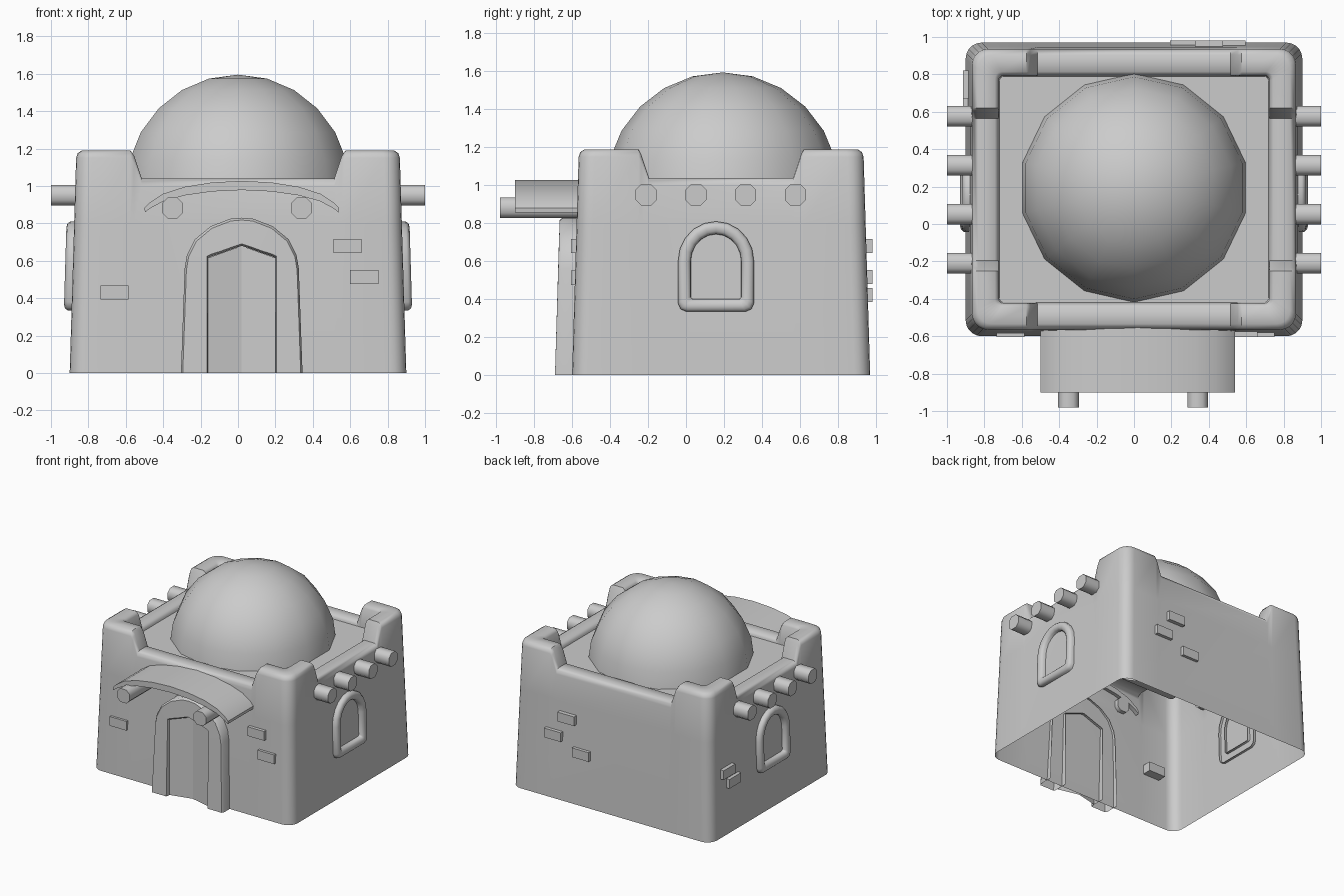
import bpy, bmesh, math
from mathutils import Vector

cube = bpy.data.objects.get("Cube")
if cube:
    bpy.data.objects.remove(cube, do_unlink=True)

GREY = (0.6, 0.6, 0.6, 1)
mat = bpy.data.materials.new("plaster grey")
mat.use_nodes = True
mat.diffuse_color = GREY
mat.node_tree.nodes["Principled BSDF"].inputs["Base Color"].default_value = GREY

CY = 0.185                      # centre of the house along y
def wall_x(z): return 0.9 - 0.03 * z
def wall_y(z): return 0.785 - 0.03 * z


def finish(name, bm, angle=40):
    bmesh.ops.remove_doubles(bm, verts=bm.verts, dist=1e-5)
    bmesh.ops.recalc_face_normals(bm, faces=bm.faces)
    me = bpy.data.meshes.new(name)
    bm.to_mesh(me)
    bm.free()
    me.materials.append(mat)
    ob = bpy.data.objects.new(name, me)
    bpy.context.collection.objects.link(ob)
    bpy.ops.object.select_all(action='DESELECT')
    ob.select_set(True)
    bpy.context.view_layer.objects.active = ob
    bpy.ops.object.shade_smooth_by_angle(angle=math.radians(angle))
    return ob


def loft(name, rings, closed=True, cap_start=False, cap_end=False, angle=40):
    """Skin a list of equally long point rings."""
    bm = bmesh.new()
    rows = [[bm.verts.new(p) for p in ring] for ring in rings]
    n = len(rows[0])
    for a, b in zip(rows, rows[1:]):
        for i in range(n if closed else n - 1):
            j = (i + 1) % n
            bm.faces.new((a[i], a[j], b[j], b[i]))
    if cap_start:
        bm.faces.new(rows[0])
    if cap_end:
        bm.faces.new(rows[-1])
    return finish(name, bm, angle)


# House shell: tapered walls, raised rounded corners, sunken roof, open underneath
SILL, CORNER, ROOF = 1.04, 1.19, 1.01

def house_ring(inset, height):
    """Rounded rectangle; height(h) gives z from the local wall top h."""
    pts = []
    def add(x, y, h):
        z = height(h)
        pts.append((x, y, z))
    z = height(CORNER)
    hx, hy = wall_x(z) - inset, wall_y(z) - inset
    r = max(0.085 - 0.4 * inset, 0.02)
    for k, (sx, sy) in enumerate(((1, 1), (-1, 1), (-1, -1), (1, -1))):
        for s in range(6):
            a = math.radians(90 * k + 18 * s)
            add(sx * (hx - r) + r * math.cos(a),
                CY + sy * (hy - r) + r * math.sin(a), CORNER)
        along_x = k % 2 == 0
        notch = (0.575, 0.555, 0.515) if along_x else (0.435, 0.42, 0.38)
        tops = (CORNER, CORNER - 0.03, SILL)
        for d, h in list(zip(notch, tops)) + [(-d, h) for d, h in zip(notch[::-1], tops[::-1])]:
            if along_x:
                add(sx * d, CY + sy * hy, h)
            else:
                add(sx * hx, CY + sy * d, h)
    return pts

loft("house_walls", [
    house_ring(0, lambda h: 0),
    house_ring(0, lambda h: 0.8),
    house_ring(0, lambda h: h - 0.04),
    house_ring(0.008, lambda h: h - 0.015),
    house_ring(0.03, lambda h: h),
    house_ring(0.12, lambda h: h),
    house_ring(0.14, lambda h: max(h - 0.02, ROOF)),
    house_ring(0.15, lambda h: ROOF)], cap_end=True, angle=50)

# Dome
R, SEG = 0.615, 14
rings = []
for i in range(7):
    a = math.radians(15 * i)
    rings.append([(R * math.cos(a) * math.sin(math.tau * s / SEG),
                   0.193 + R * math.cos(a) * math.cos(math.tau * s / SEG),
                   0.98 + R * math.sin(a)) for s in range(SEG)])
loft("dome", rings)

# Roof beams: squared logs with chamfered edges
def beam(name, start, end, r=0.055, c=0.028):
    start, end = Vector(start), Vector(end)
    side = (end - start).normalized().cross(Vector((0, 0, 1)))
    up = Vector((0, 0, 1))
    oct8 = ((r, r - c), (r - c, r), (c - r, r), (-r, r - c),
            (-r, c - r), (c - r, -r), (r - c, -r), (r, c - r))
    loft(name, [[p + side * u + up * v for u, v in oct8] for p in (start, end)],
         cap_start=True, cap_end=True, angle=50)

for sx, label in ((1, "left"), (-1, "right")):
    for i in range(4):
        y = -0.21 + 0.262 * i
        beam(f"{label}_beam_{i + 1}", (sx * 0.82, y, 0.95), (sx, y, 0.95))
for x, label in ((0.34, "left"), (-0.35, "right")):
    beam(f"awning_beam_{label}", (x, -0.54, 0.882), (x, -0.98, 0.882))

# Curved awning over the door
top, low = [], []
for i in range(11):
    t = -1 + 0.2 * i
    x = 0.02 + 0.52 * math.sin(t * math.pi / 2)
    c = abs(math.sin(t * math.pi / 2))
    top.append((x, 1.027 - 0.09 * c ** 2 - 0.055 * c ** 8))
    low.append((x * 0.995, 0.978 - 0.08 * c ** 2 - 0.04 * c ** 8))
outline = top + low[::-1]
loft("awning", [[(x, y, z) for x, z in outline] for y in (-0.54, -0.9)],
     cap_start=True, cap_end=True)

# Arched windows: a rounded frame on each side wall
def arch(half, bottom, spring, rise, corner):
    pts = [(-half, spring), (-half, bottom + corner),
           (-half + corner * 0.3, bottom + corner * 0.3), (-half + corner, bottom)]
    pts += [(-u, v) for u, v in pts[::-1]]
    pts += [(half * math.cos(a), spring + rise * math.sin(a))
            for a in (math.pi * k / 10 for k in range(1, 10))]
    return pts

for sx, label in ((1, "left"), (-1, "right")):
    rings = []
    for inset, out in ((0, -0.02), (0, 0.022), (0.012, 0.036), (0.03, 0.041),
                       (0.052, 0.036), (0.066, 0.022), (0.068, -0.02)):
        pts = arch(0.2 - inset, 0.335 + inset, 0.60, 0.21 - inset,
                   0.045 - 0.5 * inset)
        rings.append([(sx * (wall_x(z) + out), 0.158 + u, z) for u, z in pts])
    loft(f"window_frame_{label}", rings, angle=50)

# Door surround with a peaked opening
half_out = [(0.325, 0), (0.305, 0.56), (0.293, 0.63), (0.25, 0.715), (0.165, 0.785), (0.06, 0.825)]
half_in = [(0.18, 0), (0.18, 0.5), (0.18, 0.615), (0.16, 0.625), (0.1, 0.645), (0.04, 0.667)]
def full(half, peak):
    return [(-u, z) for u, z in half] + [(0, peak)] + half[::-1]
outer, inner = full(half_out, 0.83), full(half_in, 0.68)

def at(pts, depth, grow=0):
    return [(0.02 + u * (1 + grow), depth + (0.03 * z if depth < -0.6 else 0), z * (1 + grow / 2))
            for u, z in pts]
loft("door_surround", [at(outer, -0.56), at(outer, -0.675), at(outer, -0.69, -0.03),
                       at(inner, -0.69, 0.03), at(inner, -0.675), at(inner, -0.56)],
     closed=False)

# Double door, its leaves meeting in a shallow recess
bm = bmesh.new()
for s in (-1, 1):
    bm.faces.new([bm.verts.new(p) for p in (
        (0.02 + s * 0.18, -0.655, 0), (0.02, -0.612, 0),
        (0.02, -0.612, 0.68), (0.02 + s * 0.18, -0.655, 0.615))])
finish("double_door", bm, 10)

# Exposed bricks
def brick(name, centre, size):
    bm = bmesh.new()
    bmesh.ops.create_cube(bm, size=1)
    for v in bm.verts:
        v.co = Vector(centre) + Vector(a * b for a, b in zip(v.co, size))
    finish(name, bm)

for i, (x, z) in enumerate(((0.585, 0.68), (0.675, 0.513), (-0.66, 0.43))):
    brick(f"front_brick_{i + 1}", (x, -0.56, z), (0.15, 0.09, 0.075))
for i, (x, z) in enumerate(((0.40, 0.68), (0.52, 0.518), (0.268, 0.423))):
    brick(f"back_brick_{i + 1}", (x, 0.937, z), (0.15, 0.09, 0.075))
for i, (y, z) in enumerate(((0.745, 0.51), (0.67, 0.41))):
    brick(f"side_brick_{i + 1}", (-0.87, y, z), (0.09, 0.15, 0.075))
